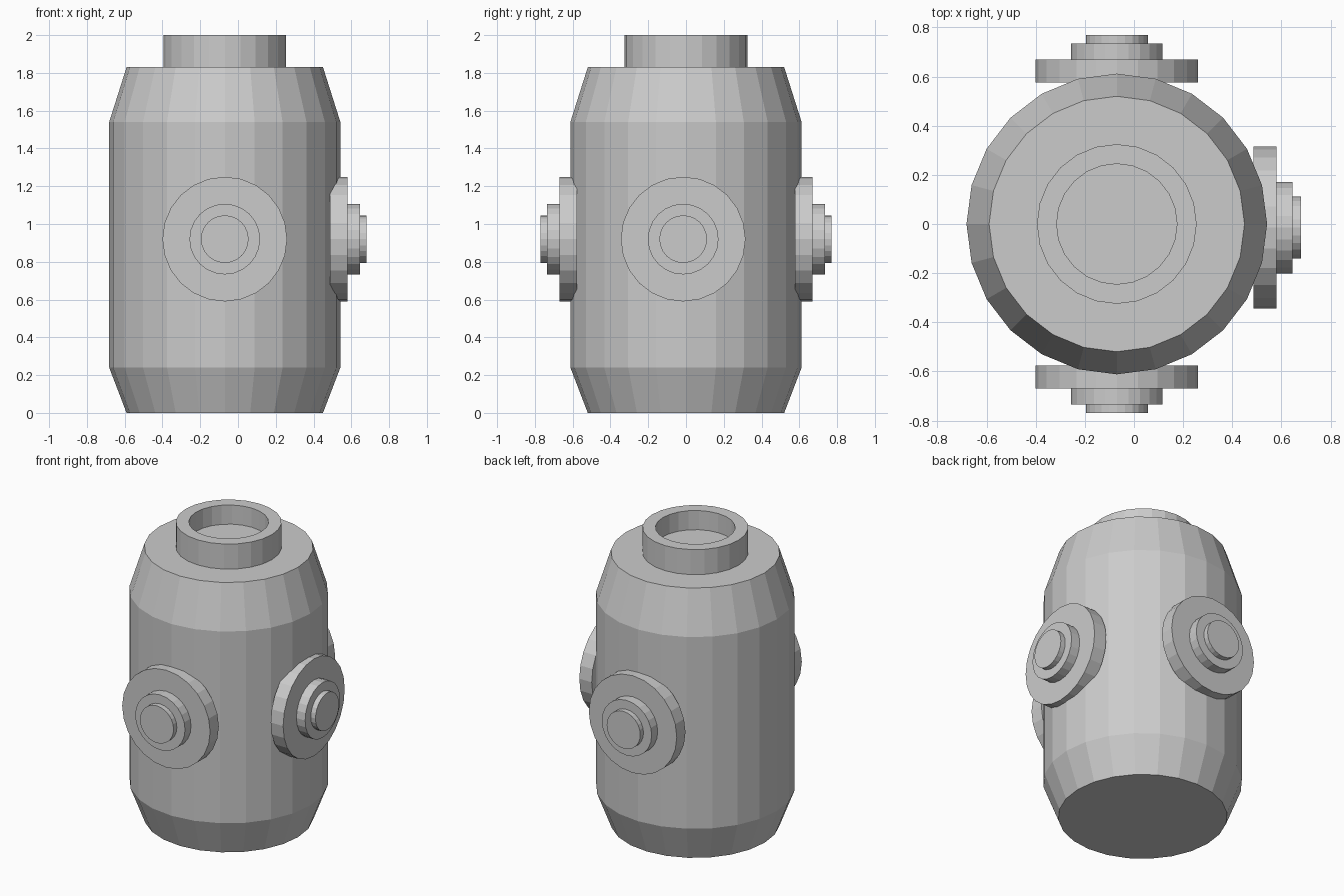
import bpy
import bmesh
from math import cos, sin, pi
from mathutils import Matrix

if "Cube" in bpy.data.objects:
    bpy.data.objects.remove(bpy.data.objects["Cube"])

SIDES = 24
AXIS_X = -0.07


def lathe(name, profile, matrix):
    """Revolve (radius, height) points around local z; both ends are capped."""
    bm = bmesh.new()
    rings = [[bm.verts.new((r * cos(2 * pi * i / SIDES), r * sin(2 * pi * i / SIDES), h))
              for i in range(SIDES)] for r, h in profile]
    for a, b in zip(rings, rings[1:]):
        for i in range(SIDES):
            j = (i + 1) % SIDES
            bm.faces.new((a[i], a[j], b[j], b[i]))
    bm.faces.new(rings[0][::-1])
    bm.faces.new(rings[-1])
    bmesh.ops.recalc_face_normals(bm, faces=bm.faces)
    mesh = bpy.data.meshes.new(name)
    bm.to_mesh(mesh)
    bm.free()
    obj = bpy.data.objects.new(name, mesh)
    obj.matrix_world = matrix
    bpy.context.collection.objects.link(obj)
    return obj


# Barrel body with tapered ends and a recessed open neck
lathe("barrel_body", [(0.52, 0), (0.612, 0.24), (0.612, 1.54), (0.52, 1.83),
                      (0.325, 1.83), (0.325, 2.0), (0.245, 2.0), (0.245, 1.87)],
      Matrix.Translation((AXIS_X, 0, 0)))

# Stepped round knobs on the front, back and right side
knob = [(0.33, 0), (0.33, 0.093), (0.187, 0.093), (0.187, 0.158),
        (0.126, 0.158), (0.126, 0.193)]
turn = Matrix.Rotation(pi / 2, 4, 'Y')
for name, pos, angle in (("front_knob", (AXIS_X, -0.577, 0.92), -pi / 2),
                         ("back_knob", (AXIS_X, 0.577, 0.92), pi / 2),
                         ("right_knob", (0.487, -0.015, 0.92), 0)):
    lathe(name, knob, Matrix.Translation(pos) @ Matrix.Rotation(angle, 4, 'Z') @ turn)
